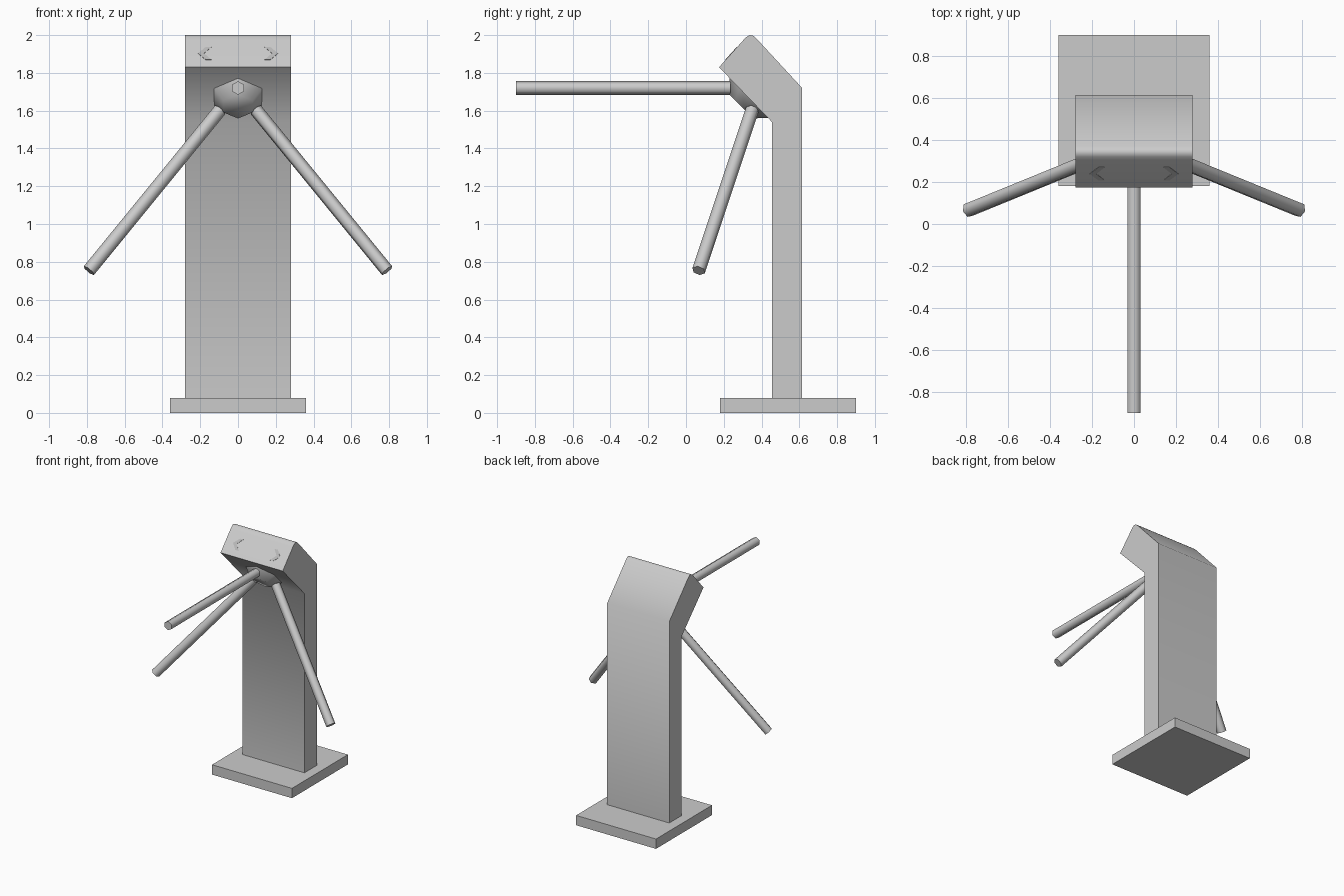
import bpy, bmesh
from math import radians, pi, cos, sin
from mathutils import Vector, Matrix

cube = bpy.data.objects.get("Cube")
if cube:
    bpy.data.objects.remove(cube, do_unlink=True)


def make_material(name, value):
    mat = bpy.data.materials.new(name)
    mat.use_nodes = True
    colour = (value, value, value, 1)
    mat.diffuse_color = colour
    mat.node_tree.nodes["Principled BSDF"].inputs["Base Color"].default_value = colour
    return mat


METAL = make_material("light_grey_metal", 0.6)
MARK = make_material("faint_grey_mark", 0.48)


def loft(name, ring_a, ring_b, mat, smooth=True):
    """Closed solid between two matching rings of points."""
    bm = bmesh.new()
    a = [bm.verts.new(p) for p in ring_a]
    b = [bm.verts.new(p) for p in ring_b]
    bm.faces.new(a)
    bm.faces.new(b)
    n = len(a)
    for i in range(n):
        j = (i + 1) % n
        bm.faces.new((a[i], a[j], b[j], b[i]))
    bmesh.ops.recalc_face_normals(bm, faces=bm.faces)
    mesh = bpy.data.meshes.new(name)
    bm.to_mesh(mesh)
    bm.free()
    mesh.materials.append(mat)
    obj = bpy.data.objects.new(name, mesh)
    bpy.context.collection.objects.link(obj)
    if smooth:
        bpy.ops.object.select_all(action="DESELECT")
        obj.select_set(True)
        bpy.context.view_layer.objects.active = obj
        bpy.ops.object.shade_smooth_by_angle(angle=radians(65))
    return obj


def hexagon(centre, up, side, radius):
    return [centre + radius * (cos(k * pi / 3) * up + sin(k * pi / 3) * side)
            for k in range(6)]


# Base plate
square = [(-0.36, 0.18), (0.36, 0.18), (0.36, 0.9), (-0.36, 0.9)]
loft("base_plate", [(x, y, 0) for x, y in square],
     [(x, y, 0.08) for x, y in square], METAL, smooth=False)

# Column with its leaning head, a side profile drawn across the width
profile = [(0.455, 0.08), (0.455, 1.54), (0.175, 1.83), (0.305, 1.975),
           (0.32, 1.99), (0.337, 2.0), (0.355, 1.997), (0.372, 1.983),
           (0.615, 1.72), (0.615, 0.08)]
loft("column", [(-0.28, y, z) for y, z in profile],
     [(0.28, y, z) for y, z in profile], METAL)

# Tapered hub on the sloping underside
X = Vector((1, 0, 0))
Z = Vector((0, 0, 1))
axis = Vector((0, -1, -1)).normalized()
up = Vector((0, -1, 1)).normalized()
hub = Vector((0, 0.334, 1.665))
loft("hub", hexagon(hub - 0.005 * axis, up, X, 0.15),
     hexagon(hub + 0.06 * axis, up, X, 0.09), METAL)

# Three arms turned about the hub axis
root, tip = Vector((0, 0.235, 1.72)), Vector((0, -0.9, 1.72))
for name, turn in (("front_arm", 0), ("left_arm", 120), ("right_arm", -120)):
    spin = (Matrix.Translation(hub) @ Matrix.Rotation(radians(-turn), 4, axis)
            @ Matrix.Translation(-hub))
    loft(name, [spin @ p for p in hexagon(root, Z, X, 0.036)],
         [spin @ p for p in hexagon(tip, Z, X, 0.036)], METAL)

# Arrow marks on the sloping front of the head
slope = Vector((0, 0.13, 0.145)).normalized()
normal = X.cross(slope)
centre = Vector((0, 0.24, 1.83 + 0.065 * 0.145 / 0.13))
chevron = [(0.14, 0.046), (0.17, 0.046), (0.212, 0),
           (0.17, -0.046), (0.14, -0.046), (0.18, 0)]
for name, sign in (("left_arrow", 1), ("right_arrow", -1)):
    ring = [centre + sign * x * X + s * slope for x, s in chevron]
    loft(name, [p - 0.001 * normal for p in ring],
         [p + 0.002 * normal for p in ring], MARK, smooth=False)
